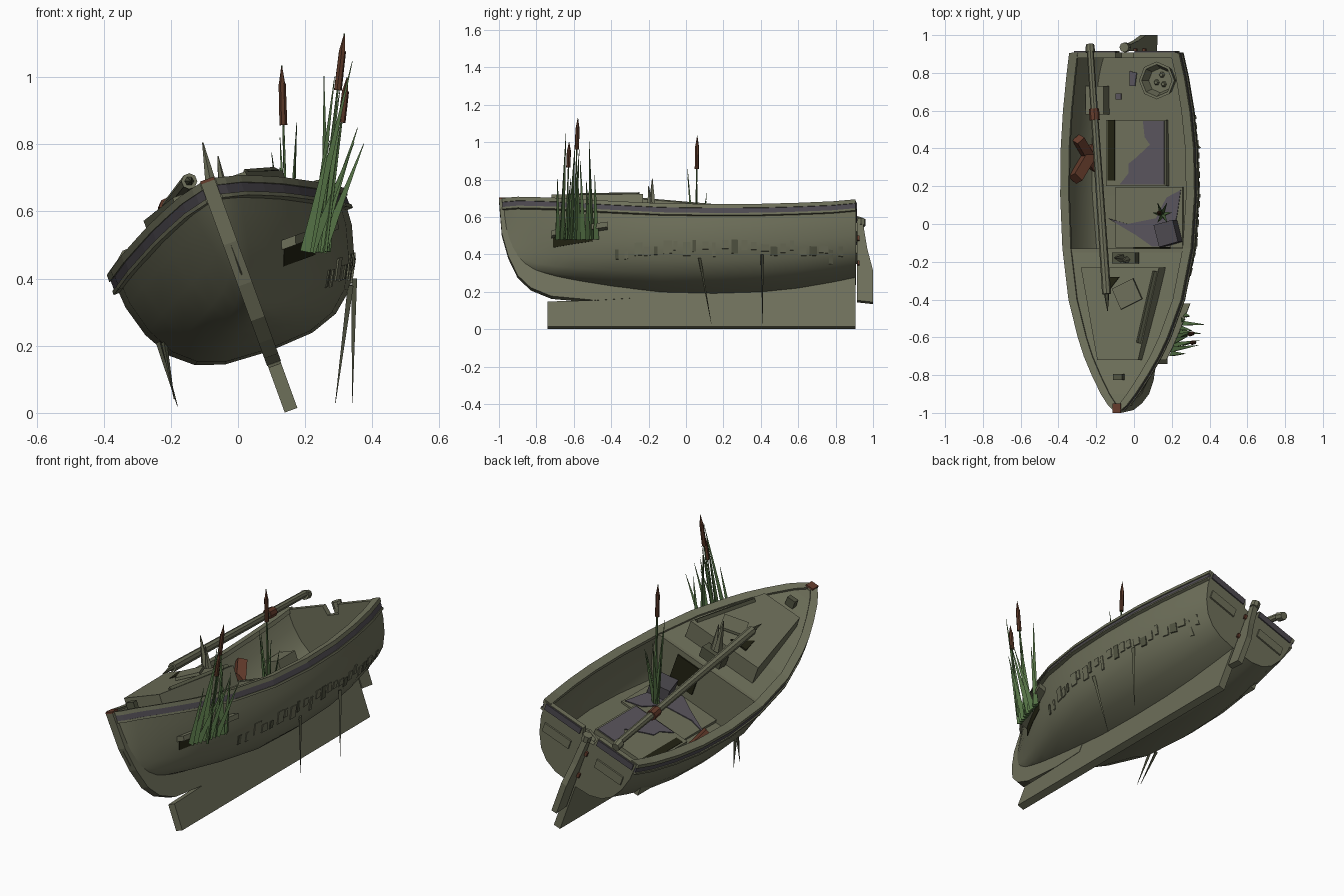
import bpy, bmesh, math, random
from mathutils import Matrix, Vector

random.seed(4)
if "Cube" in bpy.data.objects:
    bpy.data.objects.remove(bpy.data.objects["Cube"])

# The boat is built upright and then heeled over onto its side
HEEL = Matrix.Translation((.158, 0, .008)) @ Matrix.Rotation(math.radians(-20), 4, 'Y')


def material(name, r, g, b):
    m = bpy.data.materials.new(name)
    m.use_nodes = True
    m.diffuse_color = (r, g, b, 1)
    m.node_tree.nodes["Principled BSDF"].inputs["Base Color"].default_value = (r, g, b, 1)
    return m


wood = material("weathered olive wood", .155, .16, .102)
moss = material("dark moss", .085, .09, .055)
paint = material("faded purple paint", .1, .09, .108)
band = material("dark painted band", .075, .068, .08)
shadow = material("dark hollow", .016, .016, .006)
rust = material("rust red", .13, .045, .025)
green = material("reed green", .09, .17, .06)
brown = material("cattail brown", .1, .038, .02)


def add(name, verts, faces, mat, local=True, smooth=False):
    mesh = bpy.data.meshes.new(name)
    mesh.from_pydata([tuple(v) for v in verts], [], faces)
    bm = bmesh.new()
    bm.from_mesh(mesh)
    bmesh.ops.recalc_face_normals(bm, faces=bm.faces[:])
    bm.to_mesh(mesh)
    bm.free()
    mesh.materials.append(mat)
    obj = bpy.data.objects.new(name, mesh)
    bpy.context.collection.objects.link(obj)
    if local:
        obj.matrix_world = HEEL
    if smooth:
        bpy.ops.object.select_all(action='DESELECT')
        obj.select_set(True)
        bpy.context.view_layer.objects.active = obj
        bpy.ops.object.shade_smooth_by_angle(angle=math.radians(40))


def loft(name, rings, mat, closed=False, caps=False, **options):
    n = len(rings[0])
    faces = [(i * n + j, i * n + (j + 1) % n, (i + 1) * n + (j + 1) % n, (i + 1) * n + j)
             for i in range(len(rings) - 1) for j in range(n if closed else n - 1)]
    if caps:
        faces += [tuple(range(n)), tuple(range((len(rings) - 1) * n, len(rings) * n))]
    add(name, [v for ring in rings for v in ring], faces, mat, **options)


def prism(name, points, axis, low, high, mat):
    def place(p, d):
        return {'x': (d, p[0], p[1]), 'y': (p[0], d, p[1]), 'z': (p[0], p[1], d)}[axis]
    rings = [[place(p, d) for p in points] for d in (low, high)]
    loft(name, rings, mat, closed=True, caps=True)


def box(name, centre, size, mat, turn=0):
    c, (sx, sy, sz) = Vector(centre), (s / 2 for s in size)
    spin = Matrix.Rotation(math.radians(turn), 3, 'Z')
    rings = [[c + spin @ Vector((x, y, z)) for x, y in ((-sx, -sy), (sx, -sy), (sx, sy), (-sx, sy))]
             for z in (-sz, sz)]
    loft(name, rings, mat, closed=True, caps=True)


def rod(name, start, end, r1, r2, mat, sides=6, local=False):
    a, b = Vector(start), Vector(end)
    q = (b - a).to_track_quat('Z', 'Y')
    rings = [[p + q @ Vector((r * math.cos(t * math.tau / sides), r * math.sin(t * math.tau / sides), 0))
              for t in range(sides)] for p, r in ((a, r1), (b, r2))]
    loft(name, rings, mat, closed=True, caps=True, local=local)


# Hull stations: position, half beam, sheer height, bottom height, bow sharpness
STATIONS = [(-.985, .012, .722, .53, 1), (-.96, .04, .715, .43, 1), (-.9, .085, .704, .36, .9),
            (-.8, .145, .68, .312, .65), (-.7, .198, .657, .283, .45), (-.6, .24, .635, .262, .3),
            (-.4, .305, .6, .228, .12), (-.13, .35, .57, .194, 0), (.15, .366, .56, .187, 0),
            (.4, .362, .563, .195, 0), (.6, .345, .575, .217, 0), (.78, .32, .592, .25, 0),
            (.905, .297, .612, .277, 0)]
CURVE = [(0, 0), (.38, .022), (.61, .1), (.78, .24), (.905, .46), (.98, .72), (1, 1)]
YS = [s[0] for s in STATIONS]


def station(y):
    for p, q in zip(STATIONS, STATIONS[1:]):
        if y <= q[0]:
            t = max(0, (y - p[0]) / (q[0] - p[0]))
            return [a + (b - a) * t for a, b in zip(p, q)]
    return STATIONS[-1]


def half_section(y, inset=0):
    _, beam, sheer, bottom, sharp = station(y)
    beam, bottom = max(beam - inset, .003), bottom + inset
    return [(beam * (fx + (fz ** .75 - fx) * sharp), bottom + (sheer - bottom) * fz) for fx, fz in CURVE]


def section(y, inset=0):
    half = half_section(y, inset)
    return [(-x, z) for x, z in reversed(half[1:])] + half


def side_x(y, z, inset=0):
    half = half_section(y, inset)
    for (xa, za), (xb, zb) in zip(half, half[1:]):
        if z <= zb:
            return xa + (xb - xa) * max(0, (z - za) / (zb - za))
    return half[-1][0]


def hull_patch(name, y0, y1, z0, z1, thick, mat):
    rings = []
    for i in range(5):
        y = y0 + (y1 - y0) * i / 4
        inner = [(side_x(y, z) - .006, y, z) for z in (z0, z1)]
        outer = [(side_x(y, z) + thick, y, z) for z in (z1, z0)]
        rings.append(inner + outer)
    loft(name, rings, mat, closed=True, caps=True)


# Hull shell and lining
loft("hull", [[(x, y, z) for x, z in section(y)] for y in YS], wood, smooth=True)
loft("hull_lining", [[(x, y, z) for x, z in section(y, .025)] for y in YS], wood, smooth=True)

# Gunwale cap and painted rub rail on both sides
for side, label in ((1, "left"), (-1, "right")):
    for part, inner, outer, top, low, mat in (("gunwale", -.035, .012, .006, -.016, wood),
                                              ("paint_band", -.01, .007, -.016, -.045, band),
                                              ("rub_rail", -.01, .013, -.045, -.057, wood)):
        rings = []
        for y in YS:
            _, b, s, _, _ = station(y)
            ins, out = side * max(b + inner, 0), side * (b + outer)
            rings.append([(ins, y, s + top), (out, y, s + top), (out, y, s + low), (ins, y, s + low)])
        loft(label + "_" + part, rings, mat, closed=True, caps=True)

# Transom with a sculling notch
transom = section(.905) + [(.05, .612), (.035, .56), (-.035, .56), (-.05, .612)]
prism("transom", transom, 'y', .88, .908, wood)
for x in (.17, -.17):
    box("transom_band", (x, .91, .59), (.23, .01, .035), band)
    box("transom_board", (x, .91, .48), (.17, .014, .05), wood)

# Keel, stem with deadwood, and rudder
prism("keel", [(-.74, 0), (.905, 0), (.905, .3), (.3, .22), (-.5, .22), (-.5, .148), (-.74, .142)],
      'x', -.02, .02, wood)
prism("stem", [(-1, .725), (-.985, .53), (-.95, .4), (-.9, .29), (-.83, .22), (-.72, .172), (-.48, .148),
               (-.3, .16), (-.3, .24), (-.6, .29), (-.8, .34), (-.9, .4), (-.945, .53), (-.955, .72)],
      'x', -.022, .022, wood)
box("stem_cap", (0, -.975, .728), (.044, .05, .009), rust)
prism("rudder", [(.915, .15), (1, .14), (1, .32), (.97, .44), (.945, .6), (.915, .6)], 'x', -.016, .016, wood)
rod("rudder_head", (0, .935, .58), (0, .935, .615), .026, .026, wood, 8, True)
for z in (.36, .5):
    box("rudder_hinge", (0, .922, z), (.06, .012, .025), rust)

# Foredeck, bulkhead and cabin hatch
deck_ys = [y for y in YS if y <= -.13]
loft("foredeck", [[(side * max(station(y)[1] - .02, 0), y, station(y)[2] - .005) for side in (-1, 1)]
                  for y in deck_ys], wood)
prism("bulkhead", section(-.13, .02), 'y', -.15, -.13, wood)
box("cabin_opening", (.1, -.127, .46), (.15, .008, .16), shadow)
loft("hatch", [[(-w, y, .58), (w, y, .58), (w, y, z), (-w, y, z)]
               for w, y, z in ((.22, -.23, .68), (.115, -.72, .715))], wood, closed=True, caps=True)
rod("hatch_rail", (.2, -.25, .685), (.115, -.63, .709), .013, .013, moss, 4, True)
prism("hatch_hole", [(-.1, -.28), (0, -.28), (-.08, -.38)], 'z', .685, .693, shadow)
box("loose_board", (.05, -.37, .705), (.13, .12, .015), wood, 25)
box("bow_bollard", (0, -.81, .695), (.05, .03, .05), moss)
box("cleat_base", (.01, -.18, .62), (.13, .06, .06), moss)
rod("cleat_horn", (-.07, -.18, .63), (-.105, -.18, .805), .024, .002, wood, 5)
rod("cleat_horn", (-.04, -.19, .63), (-.06, -.2, .765), .02, .002, wood, 5)

# Cockpit floor and its contents
floor_ys = [y for y in YS if y >= -.13]
loft("floor", [[(side * side_x(y, .32 + .05 * max(0, y), .02), y, .32 + .05 * max(0, y))
                for side in (-1, 1)] for y in floor_ys], wood)
box("floor_hatch", (-.02, .375, .345), (.34, .35, .06), wood)
box("floor_hatch_hollow", (-.16, .39, .375), (.04, .32, .006), shadow)
box("floor_panel", (.04, .035, .32), (.38, .32, .04), wood)
box("side_seat", (-.23, .655, .38), (.1, .15, .12), wood)
box("dark_crate", (.16, -.05, .37), (.11, .12, .08), band, 15)
patches = [([(-.11, .21), (.14, .21), (.14, .545), (.02, .545), (.03, .46), (.06, .42), (-.02, .35),
             (-.06, .32), (-.06, .27)], .372),
           ([(-.19, .03), (-.08, 0), (.08, .03), (.14, .14), (.22, .18), (.2, .05), (.16, -.12),
             (.06, -.12), (-.03, -.06)], .337),
           ([(-.06, .73), (-.03, .73), (-.02, .8), (-.06, .81)], .36),
           ([(-.14, .66), (-.11, .66), (-.11, .69), (-.14, .69)], .355)]
for outline, z in patches:
    prism("paint_patch", outline, 'z', z, z + .008, paint)
rod("rust_plank", (-.305, .24, .53), (-.265, .4, .36), .04, .04, rust, 4, True)
rod("rust_plank", (-.3, .45, .5), (-.265, .3, .34), .035, .035, rust, 4, True)

# Basin with pebbles
basin = []
for r, z in ((0, .36), (.08, .36), (.1, .44), (.085, .44), (.065, .385), (0, .385)):
    basin.append([(.12 + r * math.cos(a * math.tau / 8), .76 + r * math.sin(a * math.tau / 8), z)
                  for a in range(8)])
loft("basin", basin, wood, closed=True)
for x, y in ((.1, .75), (.14, .74), (.13, .79)):
    rod("pebble", (x, y, .385), (x, y, .4), .016, .009, wood, 6, True)

# Long pole lying across the boat
rod("pole", (-.232, .92, .585), (-.145, -.37, .69), .018, .024, wood, 8)
rod("pole_tip", (-.145, -.37, .69), (-.14, -.46, .69), .014, .002, moss, 6)
rod("pole_knob", (-.233, .95, .57), (-.231, .91, .58), .022, .026, wood, 8)
rod("pole_band", (-.212, .61, .609), (-.208, .55, .615), .027, .027, rust, 8)

# Breach in the hull side, splintered plank and flaking skin
hull_patch("hull_breach", -.71, -.5, .41, .46, .003, shadow)
hull_patch("splintered_plank", -.72, -.42, .458, .485, .045, wood)
for i in range(24):
    y, z = -.38 + i * .052, .34 + random.uniform(-.015, .02)
    hull_patch("hull_flake", y, y + random.uniform(.015, .05), z - random.uniform(.01, .05), z + .02,
               .006, wood if i % 4 else moss)

# Reeds growing through the breach and the floor
for i in range(10):
    y = -.69 + i * .023
    base = (.2 + .007 * i, y, .48)
    tip = (.25 + random.uniform(0, .13), y + random.uniform(-.02, .03), random.uniform(.8, 1.06))
    rod("reed", base, tip, .018, .001, green, 3)
for i in range(6):
    angle = i * math.tau / 6
    rod("floor_reed", (.15, .05, .35), (.15 + .05 * math.cos(angle), .06 + .06 * math.sin(angle),
                                        .64 + .045 * i), .016, .001, green, 3)
for base, tip in (((.24, -.6, .48), (.317, -.578, 1.13)), ((.26, -.64, .48), (.325, -.625, 1.0)),
                  ((.15, .05, .35), (.13, .06, 1.035))):
    a, b = Vector(base), Vector(tip)
    rod("cattail_stem", a, b, .007, .002, green, 5)
    rod("cattail_head", a.lerp(b, .74), a.lerp(b, .92), .012, .011, brown, 7)
    rod("cattail_point", a.lerp(b, .92), b, .01, .001, brown, 5)

# Hanging blades under the hull
for base, tip in (((.335, .07, .38), (.29, .135, .03)), ((.345, .405, .4), (.34, .41, .03)),
                  ((-.235, -.1, .21), (-.18, -.16, .02)), ((-.22, -.14, .21), (-.19, -.2, .04))):
    rod("hanging_blade", base, tip, .01, .001, moss, 3)
